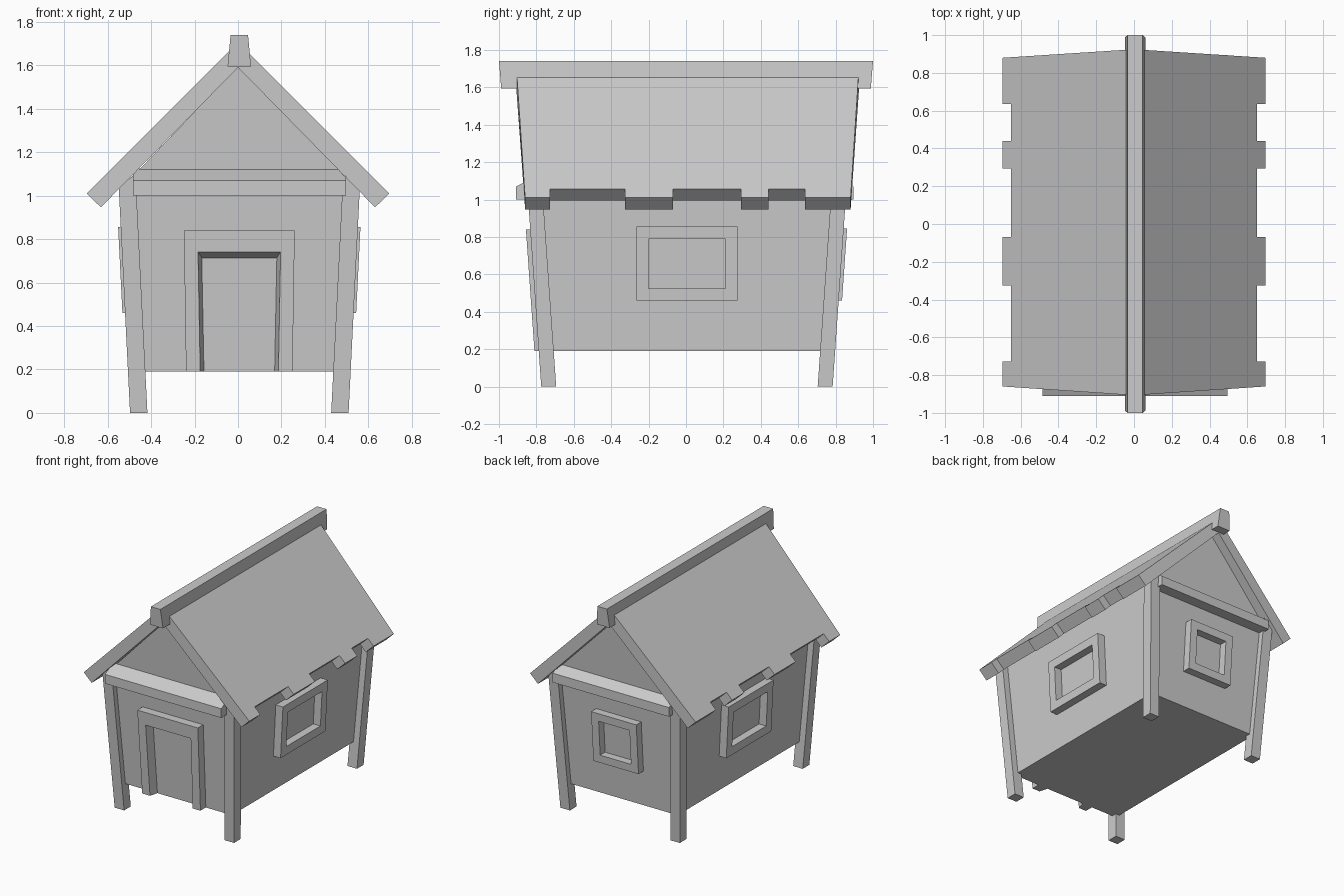
import bpy
import bmesh

if "Cube" in bpy.data.objects:
    bpy.data.objects.remove(bpy.data.objects["Cube"], do_unlink=True)

GREY = (0.6, 0.6, 0.6, 1)
mat = bpy.data.materials.new("plain grey")
mat.use_nodes = True
mat.diffuse_color = GREY
mat.node_tree.nodes["Principled BSDF"].inputs["Base Color"].default_value = GREY

CX, CY = 0.006, 0.005   # centre of the hut body
FLOOR = 0.19


def skin(name, loops, ring=False):
    """Join point loops with quads; cap the ends, or close the loops into a ring."""
    bm = bmesh.new()
    rows = [[bm.verts.new(p) for p in loop] for loop in loops]
    pairs = list(zip(rows, rows[1:]))
    if ring:
        pairs.append((rows[-1], rows[0]))
    else:
        bm.faces.new(rows[0])
        bm.faces.new(rows[-1])
    for a, b in pairs:
        for i in range(len(a)):
            j = (i + 1) % len(a)
            bm.faces.new((a[i], a[j], b[j], b[i]))
    bmesh.ops.recalc_face_normals(bm, faces=bm.faces)
    mesh = bpy.data.meshes.new(name)
    bm.to_mesh(mesh)
    bm.free()
    mesh.materials.append(mat)
    obj = bpy.data.objects.new(name, mesh)
    bpy.context.collection.objects.link(obj)
    return obj


# Walls flare outwards with height
def wall_x(z):
    return 0.455 + 0.05 * z


def wall_y(z):
    return 0.737 + 0.07 * z


def on_end(side, out):
    """Place (u, z) on the front (-1) or back (+1) wall."""
    return lambda u, z: (CX + u, CY + side * (wall_y(z) + out), z)


def on_side(side, out):
    """Place (u, z) on the left (+1) or right (-1) wall."""
    return lambda u, z: (CX + side * (wall_x(z) + out), CY + u, z)


# Body with gables
def body_loop(side):
    place = on_end(side, 0)
    e = 1.07
    outline = [(-wall_x(FLOOR), FLOOR), (wall_x(FLOOR), FLOOR),
               (wall_x(e), e), (0, 1.6), (-wall_x(e), e)]
    return [place(u, z) for u, z in outline]


skin("body", [body_loop(-1), body_loop(1)])

# Corner posts, leaning with the walls and cut under the roof
for sx, x_name in ((-1, "right"), (1, "left")):
    for sy, y_name in ((-1, "front"), (1, "back")):
        def post_loop(z_out, z_in):
            pts = []
            for dx, dy in ((0, 0), (1, 0), (1, 1), (0, 1)):
                z = z_in if dx else z_out
                x = 0.503 + 0.05 * z - 0.08 * dx
                y = 0.779 + 0.07 * z - 0.08 * dy
                pts.append((CX + sx * x, CY + sy * y, z))
            return pts
        skin(f"{y_name}_{x_name}_post", [post_loop(0, 0), post_loop(1.04, 1.1)])

# Tie beams with sloping tops
for side, name, reach in ((-1, "front", 0.91), (1, "back", 0.895)):
    profile = [(0.78, 1.0), (reach, 1.0), (reach, 1.07), (0.8, 1.125), (0.78, 1.125)]
    skin(f"{name}_beam", [[(CX + x, side * y, z) for y, z in profile]
                          for x in (-0.49, 0.49)])


# Window frames
def window(name, place_on, side, half, z0, z1, border):
    def loop(out, inset):
        place = place_on(side, out)
        w = half - inset
        return [place(u, z) for u, z in ((-w, z0 + inset), (w, z0 + inset),
                                         (w, z1 - inset), (-w, z1 - inset))]
    skin(name, [loop(-0.01, 0), loop(0.06, 0),
                loop(0.06, border), loop(-0.01, border)], ring=True)


window("right_window_frame", on_side, -1, 0.27, 0.46, 0.855, 0.065)
window("left_window_frame", on_side, 1, 0.27, 0.46, 0.855, 0.065)
window("back_window_frame", on_end, 1, 0.19, 0.46, 0.845, 0.06)


# Door frame, with an opening that narrows inwards
def door_loop(out, top, half_top, half_base):
    place = on_end(-1, out)
    right = [(-0.245, FLOOR), (-0.255, 0.84)]
    left = [(0.255, 0.84), (0.245, FLOOR)]
    opening = [(half_base, FLOOR), (half_top, top),
               (-half_top, top), (-half_base, FLOOR)]
    return [place(u, z) for u, z in right + left + opening]


skin("door_frame", [door_loop(-0.01, 0.71, 0.17, 0.16),
                    door_loop(0.065, 0.74, 0.19, 0.18)])

# Roof slabs with uneven eaves
STEPS = (-0.727, -0.325, -0.07, 0.293, 0.44, 0.635)
LONG, SHORT = 0.697, 0.65
eave = [(LONG, -0.86)]
for i, y in enumerate(STEPS):
    ends = (LONG, SHORT) if i % 2 == 0 else (SHORT, LONG)
    eave += [(x, y) for x in ends]
eave.append((LONG, 0.88))
for side, name in ((-1, "right"), (1, "left")):
    upper = [(side * x, y, 1.707 - x) for x, y in eave]
    lower = [(side * (x - 0.066), y, 1.59 - 1.02 * (x - 0.066)) for x, y in eave]
    for loop, z in ((upper, 1.707), (lower, 1.59)):
        loop += [(0, 0.925, z), (0, -0.907, z)]
    skin(f"{name}_roof", [lower, upper])

# Ridge beam
skin("ridge_beam", [[(CX - 0.054, y * 0.988, 1.595), (CX + 0.054, y * 0.988, 1.595),
                     (CX + 0.04, y, 1.74), (CX - 0.04, y, 1.74)] for y in (-1, 1)])
